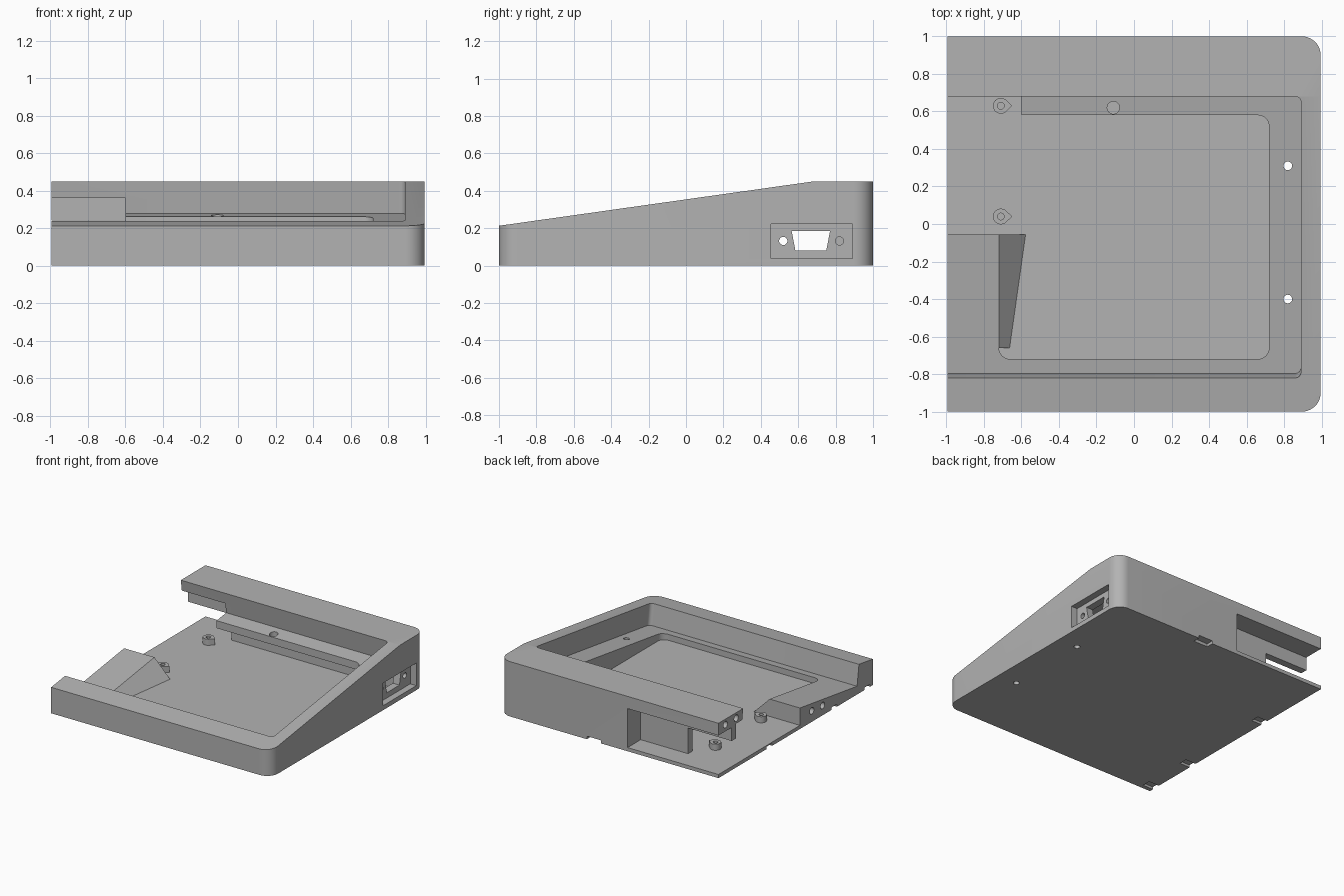
import bpy, bmesh, math
from mathutils import Vector

if "Cube" in bpy.data.objects:
    bpy.data.objects.remove(bpy.data.objects["Cube"])

grey = bpy.data.materials.new("matte grey")
grey.use_nodes = True
colour = (0.45, 0.45, 0.45, 1)
grey.diffuse_color = colour
grey.node_tree.nodes["Principled BSDF"].inputs["Base Color"].default_value = colour

SLOPE = 0.141
FLOOR = 0.03
LEFT, RIGHT = -0.995, 0.995
OUT = 1.2  # where cutters end outside the case


def ledge_z(y):
    return 0.18 + SLOPE * y


def make(name, bm):
    bmesh.ops.recalc_face_normals(bm, faces=bm.faces)
    mesh = bpy.data.meshes.new(name)
    bm.to_mesh(mesh)
    bm.free()
    mesh.materials.append(grey)
    obj = bpy.data.objects.new(name, mesh)
    bpy.context.collection.objects.link(obj)
    return obj


def prism(name, points, axis, lo, hi, radius=0, pick=None):
    """Extrude a 2D outline along x or z and round the picked edges."""
    bm = bmesh.new()
    place = (lambda p, t: (t, *p)) if axis == "x" else (lambda p, t: (*p, t))
    face = bm.faces.new([bm.verts.new(place(p, lo)) for p in points])
    moved = bmesh.ops.extrude_face_region(bm, geom=[face])["geom"]
    shift = Vector(place((0, 0), hi - lo))
    bmesh.ops.translate(bm, vec=shift, verts=[v for v in moved if isinstance(v, bmesh.types.BMVert)])
    if radius:
        edges = [e for e in bm.edges if pick(e)]
        bmesh.ops.bevel(bm, geom=edges, offset=radius, segments=10, profile=0.5, affect="EDGES")
    return make(name, bm)


def box(name, x, y, z, radius=0, pick=None):
    return prism(name, [(x[0], y[0]), (x[1], y[0]), (x[1], y[1]), (x[0], y[1])],
                 "z", z[0], z[1], radius, pick)


def circle(a, b, r):
    return [(a + r * math.cos(i * math.tau / 32), b + r * math.sin(i * math.tau / 32))
            for i in range(32)]


def cut(target, cutter):
    mod = target.modifiers.new("cut", "BOOLEAN")
    mod.operation, mod.solver, mod.object = "DIFFERENCE", "EXACT", cutter
    bpy.context.view_layer.objects.active = target
    bpy.ops.object.modifier_apply(modifier=mod.name)
    bpy.data.objects.remove(cutter)


def upright(e):
    d = e.verts[1].co - e.verts[0].co
    return abs(d.x) < 0.001 and abs(d.z) > abs(d.y)


def upright_right(e):
    return upright(e) and e.verts[0].co.x > 0.5


# Wedge shaped case half with rounded right corners
case = prism("case_half", [(-1, 0), (1, 0), (1, 0.45), (0.68, 0.45), (-1, 0.213)],
             "x", LEFT, RIGHT, 0.1, upright_right)

# Top opening, sunk square to the slope
cut(case, prism("opening", [(-0.796, ledge_z(-0.796)), (0.704, ledge_z(0.704)),
                            (0.666, 0.55), (-0.834, 0.338)],
                "x", -OUT, 0.89, 0.03, upright_right))

# Inner well, open left bay and the space under the rear ledge
cut(case, box("well", (-0.72, 0.72), (-0.72, 0.58), (FLOOR, 0.5), 0.06, upright))
cut(case, box("left_bay", (-OUT, -0.6), (-0.055, 0.77), (FLOOR, 0.36)))
cut(case, box("under_ledge", (-0.65, 0.88), (0.42, 0.77), (FLOOR, 0.2)))
cut(case, box("inner_wall_gap", (-OUT, -0.6), (0.5, OUT), (FLOOR, 0.24)))

# Rear port bay
cut(case, box("rear_bay", (-OUT, -0.17), (0.83, OUT), (FLOOR, 0.35)))

# Side connector panel with its socket and two screw holes
cut(case, box("connector_panel", (0.94, OUT), (0.455, 0.89), (0.037, 0.222)))
cut(case, prism("socket", [(0.585, 0.08), (0.75, 0.08), (0.77, 0.185), (0.565, 0.185)],
                "x", 0.8, OUT))
for y in (0.52, 0.82):
    cut(case, prism("panel_screw_hole", circle(y, 0.132, 0.022), "x", 0.85, OUT))

# Screw holes through the ledge
for y in (0.31, -0.4):
    cut(case, prism("ledge_hole", circle(0.82, y, 0.023), "z", -0.1, 0.5))
cut(case, prism("rear_ledge_hole", circle(-0.11, 0.62, 0.033), "z", 0.1, 0.4))

# Joining pin holes on the open end
for y, z in ((0.77, 0.405), (0.91, 0.405), (-0.21, 0.09), (-0.35, 0.08)):
    cut(case, prism("pin_hole", circle(y, z, 0.027), "x", -OUT, -0.85))

# Shallow notches in the underside
for y in (0.34, -0.5, -0.93):
    cut(case, box("end_notch", (-OUT, -0.9), (y - 0.035, y + 0.035), (-0.1, 0.02)))
cut(case, box("rear_notch", (0.07, 0.2), (0.94, OUT), (-0.1, 0.025)))

# Ramp leaning on the front left block
bm = bmesh.new()
for y in (-0.66, -0.055):
    top = ledge_z(y)
    for x, z in ((-0.73, FLOOR - 0.01), (-0.73, top), (-0.72, top),
                 (-0.72 + top - FLOOR, FLOOR), (-0.72 + top - FLOOR, FLOOR - 0.01)):
        bm.verts.new((x, y, z))
bmesh.ops.convex_hull(bm, input=bm.verts)
ramp = make("block_ramp", bm)

# Teardrop screw bosses on the floor
parts = [case, ramp]
for i, y in enumerate((0.63, 0.04)):
    drop = [p for p in circle(-0.71, y, 0.042) if p[0] < -0.68]
    upper = [p for p in drop if p[1] >= y]
    lower = [p for p in drop if p[1] < y]
    boss = prism(f"screw_boss_{i + 1}", upper + lower + [(-0.65, y)], "z", FLOOR - 0.01, 0.08)
    cut(boss, prism("boss_hole", circle(-0.71, y, 0.018), "z", 0.04, 0.2))
    parts.append(boss)

# Smooth the rounded faces and keep the hard edges
bpy.ops.object.select_all(action="DESELECT")
for part in parts:
    part.select_set(True)
bpy.context.view_layer.objects.active = case
bpy.ops.object.shade_smooth_by_angle(angle=math.radians(30))
